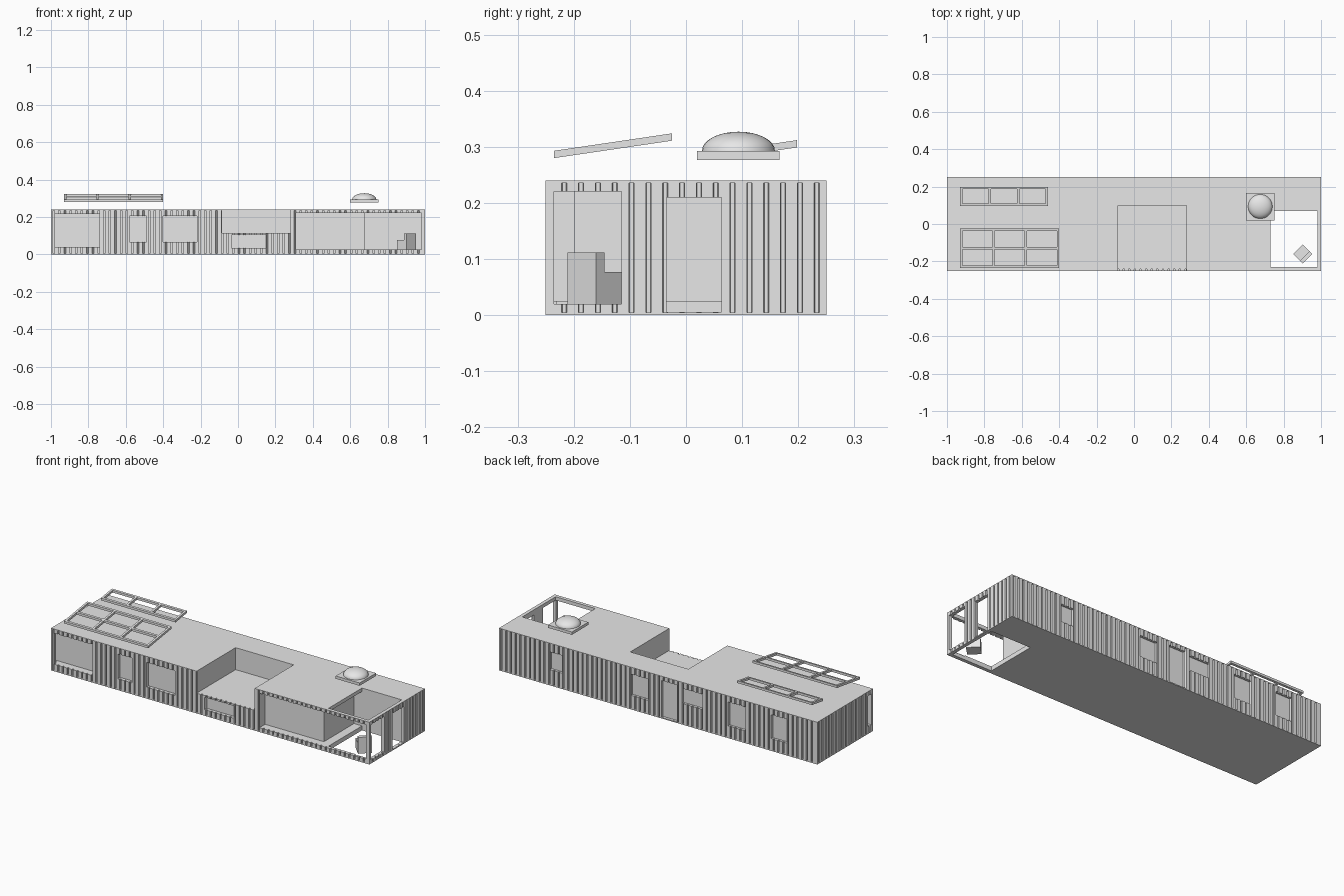
import bpy, bmesh, math
from mathutils import Matrix, Vector

cube = bpy.data.objects.get("Cube")
if cube:
    bpy.data.objects.remove(cube, do_unlink=True)

GREY = (0.8, 0.8, 0.8, 1.0)
mat = bpy.data.materials.new("light_grey")
mat.use_nodes = True
mat.diffuse_color = GREY
for node in mat.node_tree.nodes:
    if node.type == 'BSDF_PRINCIPLED':
        node.inputs["Base Color"].default_value = GREY


def finish(name, bm):
    bmesh.ops.recalc_face_normals(bm, faces=bm.faces)
    mesh = bpy.data.meshes.new(name)
    bm.to_mesh(mesh)
    bm.free()
    mesh.materials.append(mat)
    ob = bpy.data.objects.new(name, mesh)
    bpy.context.scene.collection.objects.link(ob)
    return ob


def add_box(bm, x, y, z):
    size = Vector((x[1] - x[0], y[1] - y[0], z[1] - z[0]))
    mid = Vector((x[0] + x[1], y[0] + y[1], z[0] + z[1])) / 2
    m = Matrix.Translation(mid) @ Matrix.Diagonal(size.to_4d())
    bmesh.ops.create_cube(bm, size=1, matrix=m)


def box(name, x, y, z):
    bm = bmesh.new()
    add_box(bm, x, y, z)
    return finish(name, bm)


# Corrugated footprint: grooves run along each straight side
def groove_side(start, end, first):
    start, end = Vector(start), Vector(end)
    along = (end - start).normalized()
    inward = Vector((-along.y, along.x))
    length = (end - start).length
    pts, p = [start], first
    while p < length - 0.01:
        for off, depth in ((-.0045, 0), (-.0035, .009), (.0035, .009), (.0045, 0)):
            pts.append(start + along * (p + off) + inward * depth)
        p += 0.03
    return pts


corners = [(-1, -.25), (1, -.25), (1, .25), (-1, .25)]
outline = []
for i, first in enumerate((.015, .033, .015, .017)):
    outline += groove_side(corners[i], corners[(i + 1) % 4], first)

bm = bmesh.new()
face = bm.faces.new([bm.verts.new((p.x, p.y, .005)) for p in outline])
up = bmesh.ops.extrude_face_region(bm, geom=[face])
bmesh.ops.translate(bm, vec=(0, 0, .231),
                    verts=[v for v in up["geom"] if isinstance(v, bmesh.types.BMVert)])
walls = finish("corrugated_walls", bm)
roof = box("roof", (-1, 1), (-.25, .25), (.236, .24))
base = box("base", (-1, 1), (-.25, .25), (0, .005))

# Openings shared by the walls, roof and base
cuts = [
    ("roof_terrace", (-.085, .28), (-.3, .1), (.115, .3)),
    ("patio_shaft", (.73, .98), (-.23, .07), (-.1, .3)),
    ("long_porch", (.31, .98), (-.3, -.2), (.025, .22)),
    ("patio_porch", (.68, .98), (-.3, .07), (.025, .22)),
    ("patio_end_window", (.9, 1.1), (-.235, -.115), (.02, .22)),
    ("patio_door", (.9, 1.1), (-.035, .063), (.006, .21)),
    ("corner_window", (-.98, -.74), (-.3, -.205), (.04, .215)),
    ("corner_end_window", (-1.1, -.9), (-.235, -.205), (.04, .215)),
]
for x0, x1, z0, z1 in ((-.58, -.49, .065, .205), (-.4, -.22, .065, .205),
                       (-.035, .15, .035, .105)):
    cuts.append(("front_window", (x0, x1), (-.3, -.23), (z0, z1)))
for x0, x1, z0, z1 in ((.6, .68, .09, .19), (.06, .17, .08, .2), (-.12, -.02, .006, .215),
                       (-.28, -.15, .12, .205), (-.55, -.44, .07, .205),
                       (-.81, -.71, .07, .205)):
    cuts.append(("back_opening", (x0, x1), (.235, .3), (z0, z1)))

for name, x, y, z in cuts:
    cutter = box(name + "_cutter", x, y, z)
    cutter.hide_render = True
    targets = [walls]
    if z[1] > .24:
        targets.append(roof)
    if z[0] < 0:
        targets.append(base)
    for ob in targets:
        mod = ob.modifiers.new(name, 'BOOLEAN')
        mod.operation = 'DIFFERENCE'
        mod.solver = 'EXACT'
        mod.object = cutter

# Bake the cuts and discard the cutters
bpy.context.view_layer.update()
deps = bpy.context.evaluated_depsgraph_get()
for ob in (walls, roof, base):
    mesh = bpy.data.meshes.new_from_object(ob.evaluated_get(deps))
    ob.modifiers.clear()
    ob.data = mesh
for ob in list(bpy.data.objects):
    if "_cutter" in ob.name:
        bpy.data.objects.remove(ob, do_unlink=True)


# Tilted open solar frames above the roof
def solar_frame(name, x, y, z, rise, rows):
    bm = bmesh.new()
    w, d, t, bar = x[1] - x[0], y[1] - y[0], .013, .012
    for i in range(4):
        c = bar / 2 + (w - bar) * i / 3
        add_box(bm, (c - bar / 2, c + bar / 2), (0, d), (0, t))
    for j in range(rows + 1):
        c = bar / 2 + (d - bar) * j / rows
        for i in range(3):
            a = bar + (w - bar) * i / 3
            add_box(bm, (a, a + (w - bar) / 3 - bar), (c - bar / 2, c + bar / 2), (0, t))
    for v in bm.verts:
        v.co.z += rise * v.co.y / d
    ob = finish(name, bm)
    ob.location = (x[0], y[0], z)


solar_frame("front_solar_frame", (-.93, -.4), (-.235, -.025), .28, .031, 2)
solar_frame("back_solar_frame", (-.93, -.46), (.097, .198), .284, .015, 1)

# Skylight: square curb and flattened half dome
box("skylight_curb", (.6, .75), (.02, .167), (.277, .293))
bm = bmesh.new()
bmesh.ops.create_uvsphere(bm, u_segments=32, v_segments=16, radius=1)
bmesh.ops.bisect_plane(bm, geom=bm.verts[:] + bm.edges[:] + bm.faces[:], dist=1e-4,
                       plane_co=(0, 0, 0), plane_no=(0, 0, -1), clear_outer=True)
bmesh.ops.transform(bm, verts=bm.verts, matrix=Matrix.Translation((.675, .0935, .293))
                    @ Matrix.Diagonal((.065, .065, .034, 1)))
for f in bm.faces:
    f.smooth = True
finish("skylight_dome", bm)

# Patio chair: seat block and backrest, turned to the corner
bm = bmesh.new()
add_box(bm, (-.036, .036), (-.015, .036), (.02, .077))
add_box(bm, (-.036, .036), (-.036, -.015), (.02, .112))
chair = finish("patio_chair", bm)
chair.location = (.902, -.16, 0)
chair.rotation_euler.z = math.radians(45)
